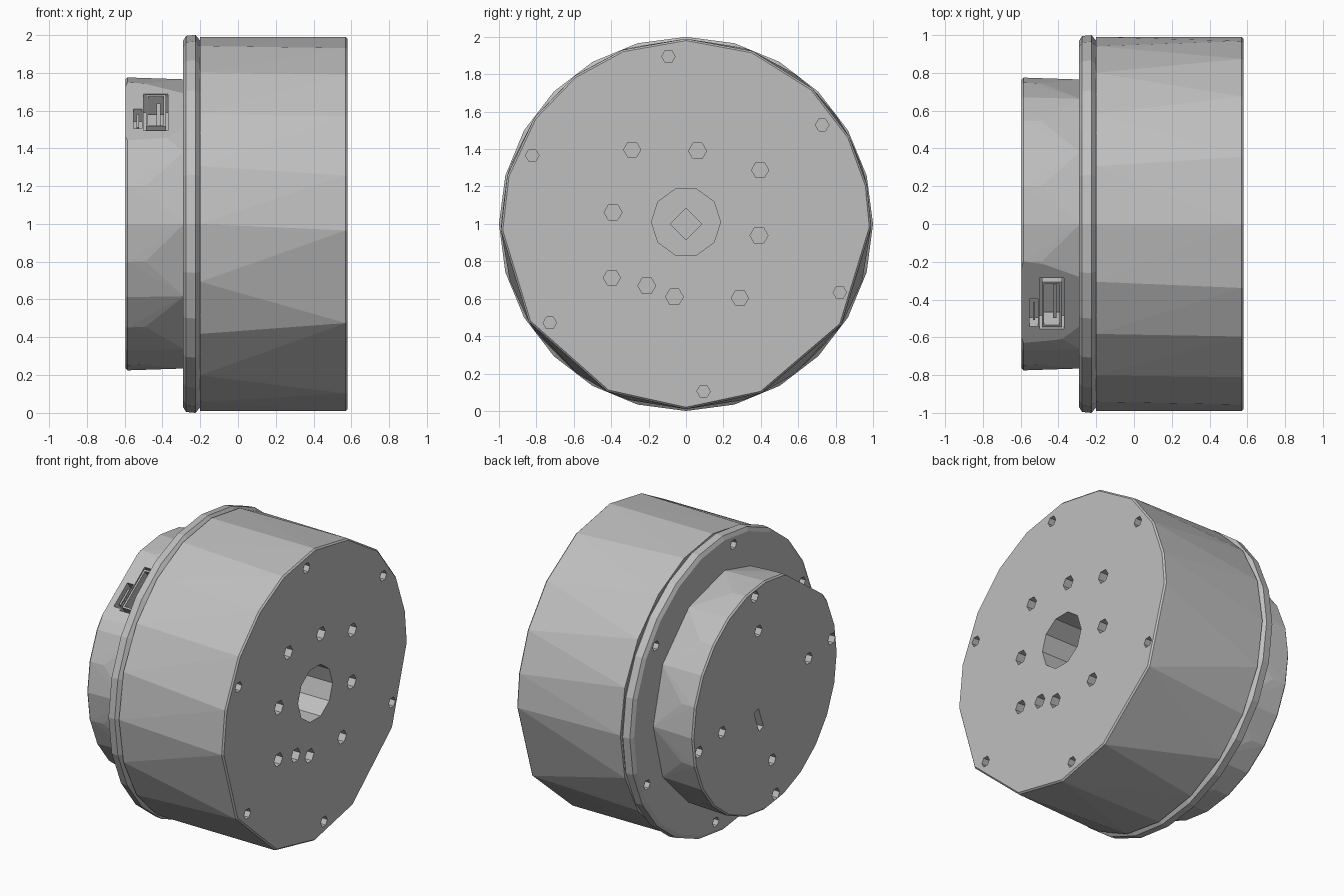
import bpy, bmesh
from math import radians, cos, sin, atan2, pi
from mathutils import Matrix, Vector

if "Cube" in bpy.data.objects:
    bpy.data.objects.remove(bpy.data.objects["Cube"], do_unlink=True)

grey = bpy.data.materials.new("light grey metal")
grey.use_nodes = True
grey.diffuse_color = (0.52, 0.52, 0.52, 1)
grey.node_tree.nodes["Principled BSDF"].inputs["Base Color"].default_value = (0.52, 0.52, 0.52, 1)


def finish(name, bm):
    bmesh.ops.recalc_face_normals(bm, faces=bm.faces)
    mesh = bpy.data.meshes.new(name)
    bm.to_mesh(mesh)
    bm.free()
    mesh.materials.append(grey)
    obj = bpy.data.objects.new(name, mesh)
    bpy.context.collection.objects.link(obj)
    return obj


def polar(x, r, degrees):
    a = radians(degrees)
    return Vector((x, r * cos(a), 1 + r * sin(a)))


def even(n):
    return [90 + 360 * i / n for i in range(n)]


def drum(rings):
    """Faceted drum along x, skinned over rings of (x, radius, angles)."""
    bm = bmesh.new()
    for x, r, angles in rings:
        for a in angles:
            bm.verts.new(polar(x, r, a))
    out = bmesh.ops.convex_hull(bm, input=bm.verts)
    loose = [v for v in bm.verts if not v.link_faces]
    bmesh.ops.delete(bm, geom=loose, context='VERTS')
    bmesh.ops.dissolve_limit(bm, angle_limit=radians(0.5), verts=bm.verts, edges=bm.edges)
    return bm


def add_hole(bm, centre, r, depth, sides=6):
    """Drill along x, centred on the surface point."""
    m = Matrix.Translation(centre) @ Matrix.Rotation(pi / 2, 4, 'Y')
    bmesh.ops.create_cone(bm, cap_ends=True, segments=sides, radius1=r, radius2=r,
                          depth=2 * depth, matrix=m)


def add_box(bm, matrix, size):
    bmesh.ops.create_cube(bm, size=1, matrix=matrix @ Matrix.Diagonal((*size, 1)))


def cut(target, bm):
    cutter = finish("cutter", bm)
    cutter.hide_render = True
    mod = target.modifiers.new("holes", 'BOOLEAN')
    mod.operation = 'DIFFERENCE'
    mod.solver = 'EXACT'
    mod.use_self = True
    mod.object = cutter
    bpy.context.view_layer.objects.active = target
    bpy.ops.object.modifier_apply(modifier=mod.name)
    bpy.data.objects.remove(cutter, do_unlink=True)


rim_angles = [96 + 60 * i for i in range(6)]

# Main housing: coarse front rim, finer rear rim
FRONT = 0.58
front_rim = [90, 69, 47, 28, 12, -1, -33, -66, -90, -115, -148, -178, 165, 145, 127, 110]
housing = finish("motor_housing", drum([(FRONT, 0.98, front_rim),
                                        (FRONT - 0.01, 0.99, front_rim),
                                        (-0.2, 0.99, even(20))]))
holes = bmesh.new()
for a in rim_angles:
    add_hole(holes, polar(FRONT, 0.9, a), 0.036, 0.15)
for k in range(4):
    add_hole(holes, polar(FRONT, 0.49, 36 + 90 * k), 0.046, 0.15)
    add_hole(holes, polar(FRONT, 0.395, 81 + 90 * k), 0.048, 0.15)
add_hole(holes, Vector((FRONT, -0.21, 0.67)), 0.048, 0.15)
cut(housing, holes)

# Centre bore with a small square socket in its floor
bore = bmesh.new()
add_hole(bore, Vector((FRONT, 0, 1.01)), 0.185, 0.55, 10)
cut(housing, bore)
socket = bmesh.new()
add_hole(socket, Vector((0.03, 0, 1)), 0.085, 0.15, 4)
cut(housing, socket)

# Rear flange ring
flange = finish("rear_flange", drum([(-0.29, 0.97, even(24)), (-0.275, 0.995, even(24)),
                                     (-0.225, 1.0, even(24)), (-0.2, 0.97, even(24))]))
holes = bmesh.new()
for a in rim_angles:
    add_hole(holes, polar(-0.29, 0.91, a), 0.034, 0.07)
cut(flange, holes)

# Electronics cover with a flat on its side for the ports
BACK = -0.595
bm = drum([(BACK, 0.765, even(24)), (BACK + 0.01, 0.775, even(24)),
           (-0.49, 0.77, even(24)), (-0.285, 0.765, even(12))])
out_dir = Vector((0, -0.58, 0.815)).normalized()
flat_point = Vector((0, 0, 1)) + out_dir * 0.725
res = bmesh.ops.bisect_plane(bm, geom=bm.verts[:] + bm.edges[:] + bm.faces[:],
                             plane_co=flat_point, plane_no=out_dir, clear_outer=True)
bmesh.ops.holes_fill(bm, edges=[e for e in bm.edges if e.is_boundary], sides=0)
cover = finish("rear_cover", bm)
holes = bmesh.new()
for k in range(4):
    for r in (0.72, 0.47):
        add_hole(holes, polar(BACK, r, 81 + 90 * k), 0.04, 0.1)
# Small slot in the rear face
add_box(holes, Matrix.Translation((BACK, 0.07, 0.86)) @ Matrix.Rotation(radians(-20), 4, 'X'),
        (0.12, 0.05, 0.15))
cut(cover, holes)

# Port frame: local x along the axis, y along the flat, z outward
along = Vector((1, 0, 0))
frame = Matrix((along, out_dir.cross(along), out_dir)).transposed().to_4x4()
frame.translation = flat_point


def at(x, y, z):
    return frame @ Matrix.Translation((x, y, z))


ports = bmesh.new()
add_box(ports, at(-0.435, 0, 0), (0.13, 0.33, 0.24))
cut(cover, ports)
ports = bmesh.new()
add_box(ports, at(-0.53, -0.06, 0), (0.045, 0.18, 0.16))
cut(cover, ports)

# Connector shell and contact tongue inside the large port
bm = bmesh.new()
for side in (-1, 1):
    add_box(bm, at(-0.435 + side * 0.047, 0, -0.05), (0.012, 0.29, 0.12))
    add_box(bm, at(-0.435, side * 0.14, -0.05), (0.1, 0.012, 0.12))
add_box(bm, at(-0.42, 0, -0.07), (0.02, 0.22, 0.1))
finish("port_connector", bm)

# Contact tongue inside the small port
bm = bmesh.new()
add_box(bm, at(-0.53, -0.06, -0.05), (0.012, 0.12, 0.07))
finish("small_port_connector", bm)
